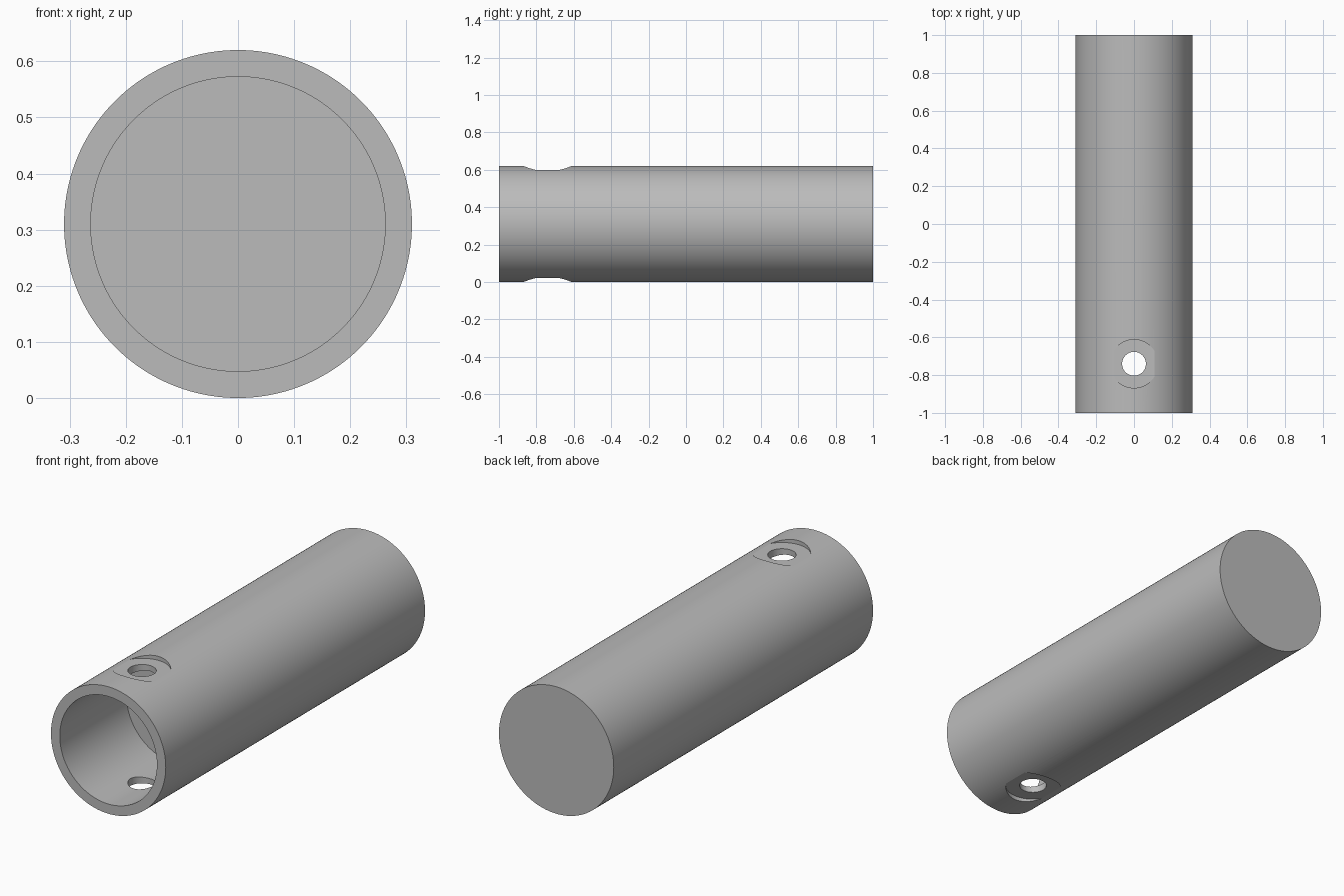
import bpy
from math import pi, radians

cube = bpy.data.objects.get("Cube")
if cube:
    bpy.data.objects.remove(cube, do_unlink=True)

RADIUS = 0.31
BORE_RADIUS = 0.2625
BORE_FLOOR = -0.485
HOLE_Y = -0.74
FLAT_DEPTH = 0.02

steel = bpy.data.materials.new("grey_steel")
steel.use_nodes = True
colour = (0.5, 0.5, 0.5, 1)
steel.diffuse_color = colour
steel.node_tree.nodes["Principled BSDF"].inputs["Base Color"].default_value = colour


def cylinder(name, radius, length, centre, rotation=(0, 0, 0), sides=128):
    bpy.ops.mesh.primitive_cylinder_add(vertices=sides, radius=radius, depth=length,
                                        location=centre, rotation=rotation)
    obj = bpy.context.object
    obj.name = name
    obj.data.materials.append(steel)
    return obj


# Solid round bar lying along y
along_y = (pi / 2, 0, 0)
tube = cylinder("tube_body", RADIUS, 2, (0, 0, RADIUS), along_y, 160)

# Blind bore from the front, cross hole, and a round flat seat above and below
bore_length = BORE_FLOOR + 1.2
cutters = [
    cylinder("bore_cutter", BORE_RADIUS, bore_length,
             (0, BORE_FLOOR - bore_length / 2, RADIUS), along_y, 160),
    cylinder("cross_hole_cutter", 0.063, 1, (0, HOLE_Y, RADIUS), sides=64),
]
for side, sign in (("top", 1), ("bottom", -1)):
    z = RADIUS + sign * (RADIUS - FLAT_DEPTH + 0.1)
    cutters.append(cylinder(side + "_seat_cutter", 0.128, 0.2, (0, HOLE_Y, z), sides=96))

for cutter in cutters:
    cutter.hide_render = True
    cut = tube.modifiers.new(cutter.name, "BOOLEAN")
    cut.operation = "DIFFERENCE"
    cut.solver = "EXACT"
    cut.object = cutter

# Apply the cuts, then discard the cutters
bpy.ops.object.select_all(action="DESELECT")
tube.select_set(True)
bpy.context.view_layer.objects.active = tube
for cutter in cutters:
    bpy.ops.object.modifier_apply(modifier=cutter.name)
    bpy.data.objects.remove(cutter, do_unlink=True)

bpy.ops.object.shade_smooth_by_angle(angle=radians(15))
